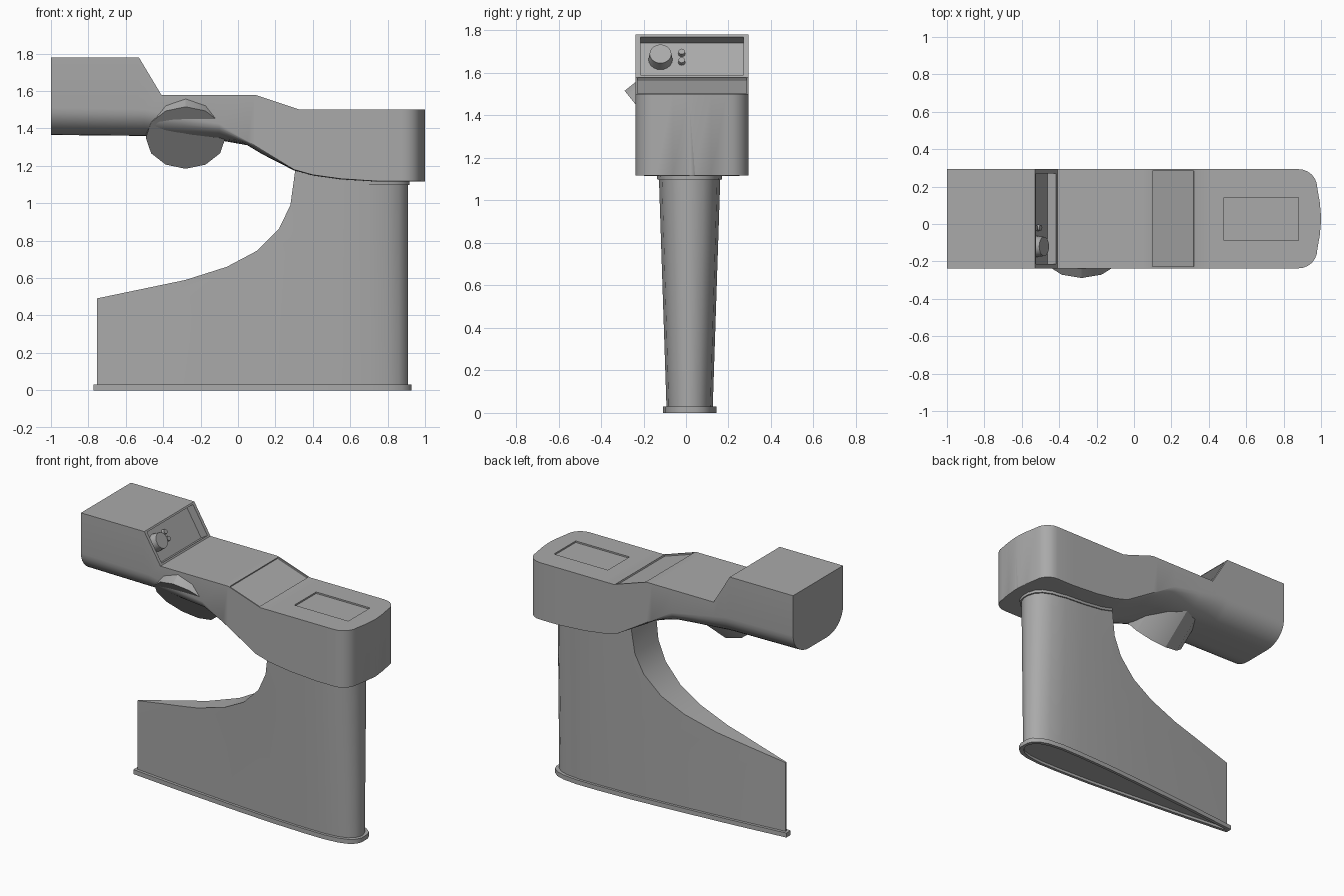
import bpy, bmesh, math
from mathutils import Matrix, Vector

if "Cube" in bpy.data.objects:
    bpy.data.objects.remove(bpy.data.objects["Cube"])

grey = bpy.data.materials.new("plain_grey")
grey.use_nodes = True
grey.diffuse_color = (0.4, 0.4, 0.4, 1)
grey.node_tree.nodes["Principled BSDF"].inputs["Base Color"].default_value = (0.4, 0.4, 0.4, 1)

HEAD_Y = 0.028
COLUMN_Y = 0.017


def finish(name, bm):
    bmesh.ops.recalc_face_normals(bm, faces=bm.faces)
    mesh = bpy.data.meshes.new(name)
    bm.to_mesh(mesh)
    bm.free()
    mesh.materials.append(grey)
    obj = bpy.data.objects.new(name, mesh)
    bpy.context.collection.objects.link(obj)
    return obj


def loft(name, rings):
    bm = bmesh.new()
    loops = [[bm.verts.new(p) for p in ring] for ring in rings]
    n = len(loops[0])
    for a, b in zip(loops, loops[1:]):
        for i in range(n):
            j = (i + 1) % n
            bm.faces.new((a[i], a[j], b[j], b[i]))
    bm.faces.new(loops[0])
    bm.faces.new(reversed(loops[-1]))
    return finish(name, bm)


def slab(name, outline):
    """Side outline in x and z, pulled through the whole depth."""
    return loft(name, [[(x, y, z) for x, z in outline] for y in (-0.6, 0.6)])


def box(name, centre, size, tilt=0):
    bm = bmesh.new()
    bmesh.ops.create_cube(bm, size=1, matrix=Matrix.Translation(centre)
                          @ Matrix.Rotation(tilt, 4, 'Y') @ Matrix.Diagonal((*size, 1)))
    return finish(name, bm)


def rod(name, start, axis, length, r1, r2, sides):
    bm = bmesh.new()
    turn = axis.to_track_quat('Z', 'Y').to_matrix().to_4x4()
    bmesh.ops.create_cone(bm, cap_ends=True, segments=sides, radius1=r1, radius2=r2,
                          depth=length, matrix=Matrix.Translation(start + axis * length / 2) @ turn)
    return finish(name, bm)


def combine(obj, tool, operation='DIFFERENCE'):
    tool.hide_render = True
    mod = obj.modifiers.new("cut", 'BOOLEAN')
    mod.object, mod.operation, mod.solver = tool, operation, 'EXACT'
    bpy.context.view_layer.objects.active = obj
    bpy.ops.object.modifier_apply(modifier=mod.name)
    bpy.data.objects.remove(tool)


def interp(table, x):
    for (x0, v0), (x1, v1) in zip(table, table[1:]):
        if x <= x1:
            return v0 + (v1 - v0) * max(0, x - x0) / (x1 - x0)
    return table[-1][1]


# Arm: cross-sections along x, rounded below at the eyepiece end
TOP = [(-1, 1.78), (-0.53, 1.78), (-0.41, 1.58), (0.09, 1.58), (0.33, 1.5), (1, 1.5)]
BOTTOM = [(-1, 1.365), (-0.5, 1.36), (-0.1, 1.337), (0.05, 1.31), (0.13, 1.262), (0.3, 1.175),
          (0.4, 1.148), (0.55, 1.127), (0.75, 1.115), (1, 1.115)]
SIDE = [(-1, 1.51), (-0.5, 1.5), (-0.1, 1.425), (0.3, 1.18), (0.4, 1.152), (0.55, 1.131),
        (0.75, 1.118), (1, 1.118)]
stations = [(x, 0.265) for x in sorted({p[0] for p in TOP + BOTTOM if p[0] < 1} | {-0.3, 0.2})]
for k in range(7):
    a = math.radians(15 * k)
    stations.append((0.88 + 0.1 * math.sin(a), 0.165 + 0.1 * math.cos(a)))
stations += [(0.993, 0.09), (1, 0.015)]


def arm_ring(x, half):
    top, low, side = (interp(t, x) for t in (TOP, BOTTOM, SIDE))
    w = min(0.17, half * 0.9)
    right = [(half, top)]
    for k in range(9):
        a = math.pi / 16 * k
        right.append((half - w + w * math.cos(a), side - (side - low) * math.sin(a)))
    pts = right + [(-y, z) for y, z in reversed(right)]
    return [(x, HEAD_Y + y, z) for y, z in pts]


arm = loft("arm", [arm_ring(x, h) for x, h in stations])

# Recesses: control panel, sloping panel and top window
normal = Vector((0.2, 0, 0.12)).normalized()
up = Vector((-normal.z, 0, normal.x))
panel = Vector((-0.47, HEAD_Y, 1.68))
DEPTH = 0.055
combine(arm, box("panel_cutter", panel, (2 * DEPTH, 0.485, 0.21), -math.atan2(normal.z, normal.x)))
combine(arm, box("slope_cutter", (0.21, HEAD_Y, 1.54), (0.235, 0.512, 0.02), math.atan2(0.08, 0.24)))
combine(arm, box("window_cutter", (0.68, HEAD_Y, 1.5), (0.4, 0.23, 0.02)))

# Knob and buttons on the control panel
floor = panel - normal * DEPTH


def control(name, y, rise, radius, length, sides):
    start = floor + up * rise - normal * 0.004
    start.y = y
    return rod(name, start, normal, length, radius, radius * 0.9, sides)


parts = [arm,
         control("focus_knob", -0.12, 0.014, 0.057, 0.055, 20),
         control("upper_button", -0.02, 0.045, 0.017, 0.025, 12),
         control("lower_button", -0.02, -0.002, 0.017, 0.025, 12)]

# Turret: tilted twelve-sided drum, trimmed inside the arm
turret = rod("turret", Vector((-0.28, -0.155, 1.35)), Vector((0, 0.78, 0.63)).normalized(),
             0.36, 0.213, 0.213, 12)
combine(turret, box("turret_cutter", (0, 0, 2.06), (3, 3, 1)))
parts.append(turret)

# Column: teardrop plan, wider towards the top
TEARDROP = [(-0.755, 0.04), (-0.4, 0.38), (0, 0.7), (0.3, 0.9), (0.55, 0.99), (0.7, 1),
            (0.8, 0.9), (0.86, 0.72), (0.895, 0.45), (0.91, 0.12)]


def teardrop(z, grow=0, shape_z=None):
    half = 0.108 + 0.033 * (z if shape_z is None else shape_z)
    right = []
    for x, f in TEARDROP:
        along = (x + 0.755) / 1.665 * 2 - 1
        right.append((x + grow * along, max(0.003, f * half + grow)))
    pts = right + [(x, -y) for x, y in reversed(right)]
    return [(x, COLUMN_Y + y, z) for x, y in pts]


column = loft("column", [teardrop(z) for z in (0.02, 0.4, 0.8, 1.2)])
throat = [(-0.9, 0.465), (-0.76, 0.49), (-0.52, 0.54), (-0.28, 0.59), (-0.06, 0.66), (0.1, 0.745),
          (0.22, 0.865), (0.28, 0.99), (0.305, 1.17), (0.305, 1.4), (-0.9, 1.4)]
combine(column, slab("throat_cutter", throat))
parts.append(column)

# Collar: thin band following the underside of the arm
collar = loft("collar", [teardrop(z, 0.008) for z in (1.0, 1.25)])
xs = [0.31, 0.4, 0.55, 0.75, 1.1]
band = [(x, interp(BOTTOM, x) + 0.01) for x in xs]
band += [(x, interp(BOTTOM, x) - 0.018) for x in reversed(xs)]
combine(collar, slab("collar_band", band), 'INTERSECT')
parts.append(collar)

# Base flange with a hollow underside
flange = loft("base_flange", [teardrop(z, 0.018, 0) for z in (0, 0.03)])
combine(flange, loft("hollow_cutter", [teardrop(z, -0.002, 0) for z in (-0.02, 0.018)]))
parts.append(flange)

# Smooth shading with crisp edges
bpy.ops.object.select_all(action='DESELECT')
for obj in parts:
    obj.select_set(True)
bpy.context.view_layer.objects.active = arm
bpy.ops.object.shade_smooth_by_angle(angle=math.radians(30))
